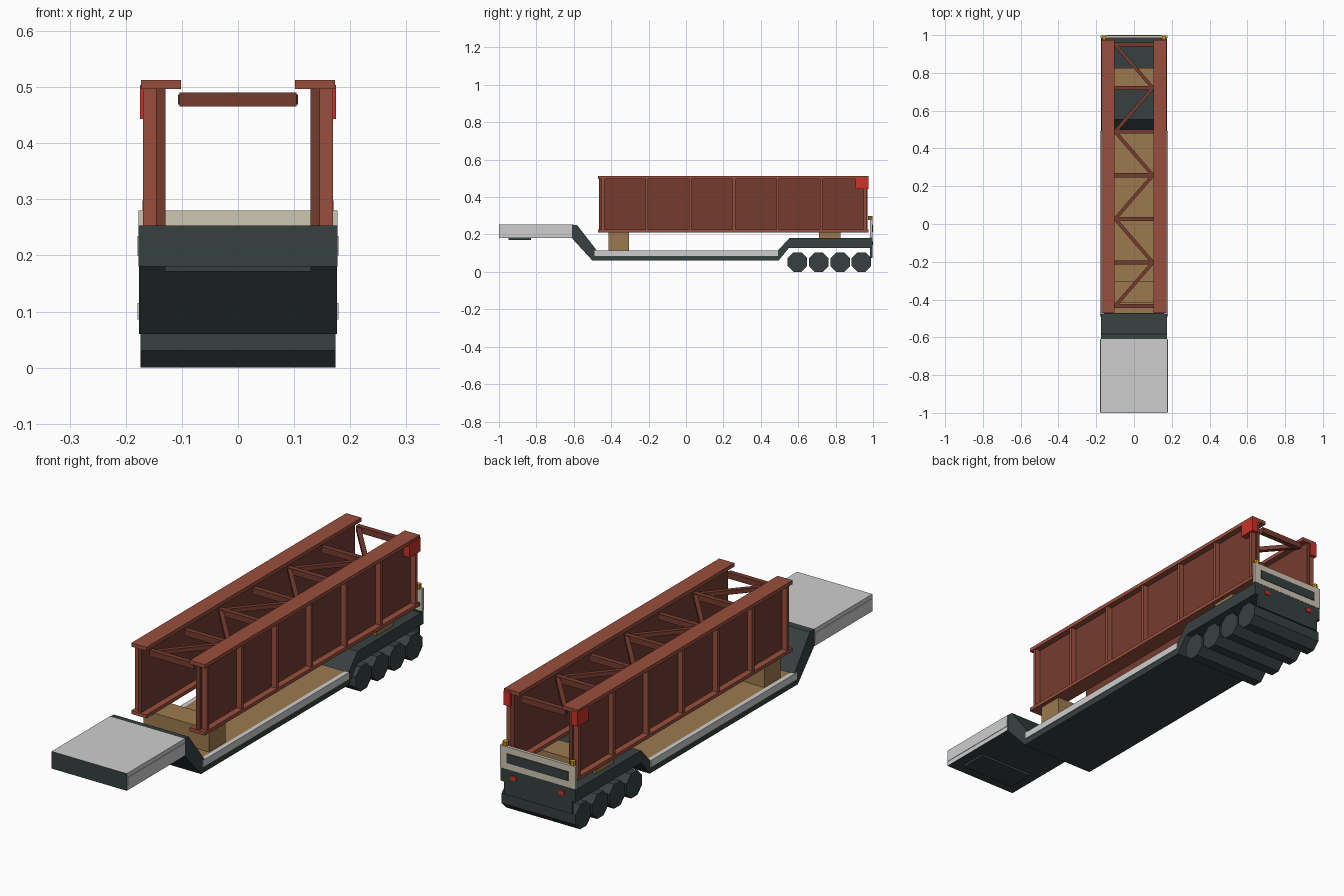
import bpy, bmesh, math
from mathutils import Vector

if "Cube" in bpy.data.objects:
    bpy.data.objects.remove(bpy.data.objects["Cube"])


def srgb(r, g, b):
    return [((c / 255 + 0.055) / 1.055) ** 2.4 for c in (r, g, b)] + [1]


def material(name, *rgb):
    m = bpy.data.materials.new(name)
    m.diffuse_color = srgb(*rgb)
    m.use_nodes = True
    m.node_tree.nodes["Principled BSDF"].inputs["Base Color"].default_value = m.diffuse_color
    return m


DARK = material("dark_chassis", 55, 64, 64)
GREY = material("light_grey", 206, 206, 206)
BEIGE = material("beige_panel", 206, 198, 180)
WOOD = material("timber", 156, 122, 79)
FLANGE = material("rust_red", 153, 79, 61)
WEB = material("dark_rust", 117, 60, 47)
RED = material("signal_red", 205, 48, 42)
ORANGE = material("amber", 205, 140, 30)


def finish(name, bm, *mats):
    bmesh.ops.recalc_face_normals(bm, faces=bm.faces)
    me = bpy.data.meshes.new(name)
    bm.to_mesh(me)
    bm.free()
    for m in mats:
        me.materials.append(m)
    ob = bpy.data.objects.new(name, me)
    bpy.context.collection.objects.link(ob)
    return ob


def box(name, mat, x, y, z):
    bm = bmesh.new()
    bmesh.ops.create_cube(bm, size=1)
    for v in bm.verts:
        v.co = [(a + b) / 2 + c * (b - a) for c, (a, b) in zip(v.co, (x, y, z))]
    return finish(name, bm, mat)


def pair(name, mat, x, y, z):
    box(name + "_right", mat, x, y, z)
    box(name + "_left", mat, (-x[1], -x[0]), y, z)


def extrude_x(name, mat, pts, w):
    bm = bmesh.new()
    f = bm.faces.new([bm.verts.new((-w, y, z)) for y, z in pts])
    r = bmesh.ops.extrude_face_region(bm, geom=[f])
    for v in r["geom"]:
        if isinstance(v, bmesh.types.BMVert):
            v.co.x = w
    return finish(name, bm, mat)


def beam(name, mat, a, b, width, height):
    a, b = Vector(a), Vector(b)
    d = b - a
    n = d.length / 2
    ob = box(name, mat, (-n, n), (-width / 2, width / 2), (-height / 2, height / 2))
    ob.location = (a + b) / 2
    ob.rotation_euler.z = math.atan2(d.y, d.x)


# Low loader frame: gooseneck slope, sunken bed, raised rear
extrude_x("trailer_frame", DARK, [
    (-0.61, 0.18), (-0.61, 0.253), (-0.582, 0.25), (-0.475, 0.112), (0.49, 0.112),
    (0.552, 0.18), (0.985, 0.18), (0.985, 0.128), (0.55, 0.128), (0.495, 0.06),
    (-0.50, 0.06)], 0.176)

# Front deck: dark body with grey top and sides
deck = box("front_deck", DARK, (-0.177, 0.177), (-1, -0.61), (0.18, 0.253))
deck.data.materials.append(GREY)
for p in deck.data.polygons:
    p.material_index = int(p.normal.z > 0.5 or abs(p.normal.x) > 0.5)
pair("deck_side_rail", GREY, (0.176, 0.179), (-0.995, -0.612), (0.20, 0.235))
box("coupling_plate", DARK, (-0.13, 0.13), (-0.95, -0.83), (0.171, 0.182))

# Bed floor, edge rails and timber supports
box("bed_floor", WOOD, (-0.16, 0.16), (-0.472, 0.488), (0.10, 0.115))
pair("bed_rail", GREY, (0.16, 0.179), (-0.49, 0.492), (0.086, 0.115))
box("front_timber", WOOD, (-0.155, 0.155), (-0.415, -0.305), (0.11, 0.212))
box("rear_timber", WOOD, (-0.155, 0.155), (0.71, 0.825), (0.175, 0.212))

# Wheel sets
for i, y in enumerate((0.596, 0.71, 0.824, 0.938)):
    r = 0.052
    pts = [(y + r / math.cos(math.pi / 8) * math.cos(math.pi / 8 + k * math.pi / 4),
            r + r / math.cos(math.pi / 8) * math.sin(math.pi / 8 + k * math.pi / 4))
           for k in range(8)]
    extrude_x(f"wheel_set_{i + 1}", DARK, pts, 0.174)

# Rear panel, bumper, lights and beacons
box("rear_beam", DARK, (-0.176, 0.176), (0.98, 0.996), (0.128, 0.185))
box("rear_bumper", DARK, (-0.16, 0.16), (0.985, 0.996), (0.075, 0.13))
box("rear_panel", BEIGE, (-0.177, 0.177), (0.984, 0.997), (0.185, 0.28))
box("rear_panel_inset", DARK, (-0.145, 0.145), (0.996, 1.0), (0.212, 0.252))
pair("tail_light", RED, (0.10, 0.125), (0.995, 1.0), (0.145, 0.163))
for side in (-1, 1):
    bm = bmesh.new()
    bmesh.ops.create_cone(bm, cap_ends=True, segments=8, radius1=0.012,
                          radius2=0.012, depth=0.02)
    beacon = finish("beacon", bm, ORANGE)
    beacon.location = (side * 0.158, 0.986, 0.288)

# Bridge girders: web, flanges, outer stiffeners and red end markers
Y0, Y1 = -0.47, 0.975
pair("girder_web", WEB, (0.129, 0.146), (Y0 + 0.005, Y1 - 0.005), (0.225, 0.498))
pair("top_flange", FLANGE, (0.102, 0.173), (Y0, Y1), (0.497, 0.513))
pair("bottom_flange", FLANGE, (0.102, 0.173), (Y0, Y1), (0.211, 0.226))
for i in range(7):
    y = -0.444 + i * 0.2335
    pair(f"stiffener_{i + 1}", FLANGE, (0.145, 0.169), (y - 0.007, y + 0.007), (0.225, 0.498))
pair("end_marker", RED, (0.143, 0.1745), (0.905, 0.977), (0.443, 0.504))

# Cross struts and zigzag bracing between the girders
nodes = [-0.435 + i * 0.231 for i in range(7)]
for i, y in enumerate(nodes):
    beam(f"cross_strut_{i + 1}", WEB, (-0.104, y, 0.478), (0.104, y, 0.478), 0.022, 0.025)
    if i < 6:
        s = -1 if i % 2 == 0 else 1
        beam(f"diagonal_brace_{i + 1}", WEB, (s * 0.1, y, 0.478),
             (-s * 0.1, nodes[i + 1], 0.478), 0.018, 0.018)
